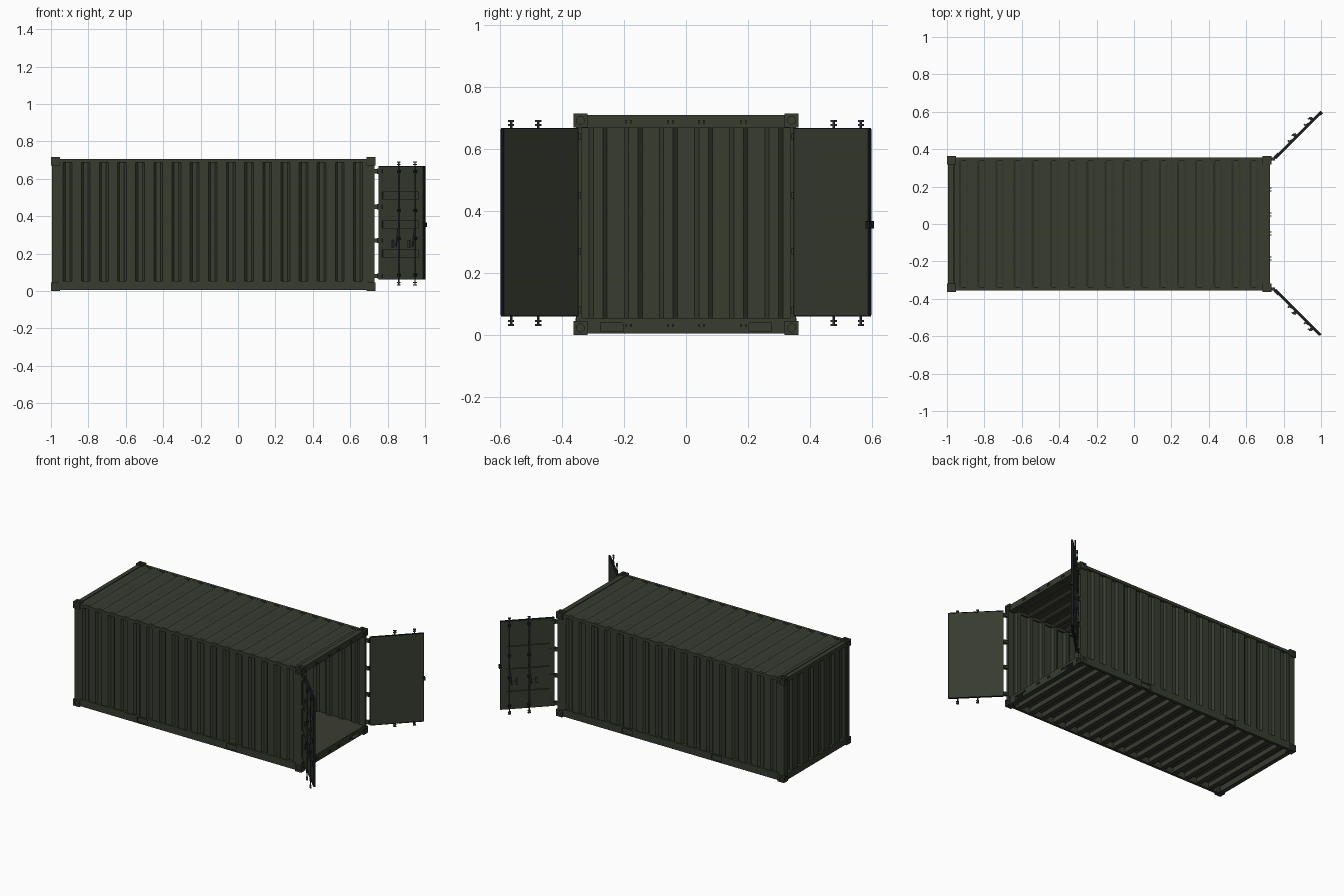
import bpy, bmesh, math
from mathutils import Matrix, Vector

cube = bpy.data.objects.get("Cube")
if cube:
    bpy.data.objects.remove(cube)


def material(name, rgb):
    m = bpy.data.materials.new(name)
    m.use_nodes = True
    m.diffuse_color = (*rgb, 1)
    bsdf = m.node_tree.nodes["Principled BSDF"]
    bsdf.inputs["Base Color"].default_value = (*rgb, 1)
    bsdf.inputs["Roughness"].default_value = 0.7
    return m


green = material("olive green paint", (0.038, 0.045, 0.028))
floor_paint = material("floor olive", (0.044, 0.045, 0.03))
steel = material("dark slate steel", (0.05, 0.055, 0.07))
rubber = material("black rubber", (0.008, 0.011, 0.012))


def finish(name, bm, mat, matrix=None):
    if matrix:
        bm.transform(matrix)
    bmesh.ops.recalc_face_normals(bm, faces=bm.faces)
    mesh = bpy.data.meshes.new(name)
    bm.to_mesh(mesh)
    bm.free()
    mesh.materials.append(mat)
    ob = bpy.data.objects.new(name, mesh)
    bpy.context.collection.objects.link(ob)
    return ob


def add_box(bm, lo, hi):
    lo, hi = Vector(lo), Vector(hi)
    m = Matrix.Translation((lo + hi) / 2) @ Matrix.Diagonal((*(hi - lo), 1))
    bmesh.ops.create_cube(bm, size=1, matrix=m)


def boxes(name, mat, items, matrix=None):
    bm = bmesh.new()
    for lo, hi in items:
        add_box(bm, lo, hi)
    return finish(name, bm, mat, matrix)


def add_rod(bm, a, b, r, sides=8):
    a, b = Vector(a), Vector(b)
    rot = (b - a).to_track_quat('Z', 'Y').to_matrix().to_4x4()
    bmesh.ops.create_cone(bm, cap_ends=True, segments=sides, radius1=r, radius2=r,
                          depth=(b - a).length, matrix=Matrix.Translation((a + b) / 2) @ rot)


def cut(ob, cutter):
    mod = ob.modifiers.new("recess", 'BOOLEAN')
    mod.operation = 'DIFFERENCE'
    mod.object = cutter
    mod.solver = 'EXACT'
    cutter.hide_render = True
    cutter.hide_viewport = True
    cutter.display_type = 'WIRE'


def corrugated(name, start, end, count, depth, place, v0, v1):
    """Trapezoid sheet; place(u, d, v) maps run, inward depth and height to space."""
    p = (end - start) / count
    run = [(start, 0)]
    for i in range(count):
        u = start + i * p
        run += [(u + p * f, d) for f, d in ((.25, 0), (.37, depth), (.63, depth), (.75, 0))]
    run.append((end, 0))
    bm = bmesh.new()
    rows = [[bm.verts.new(place(u, d, v)) for u, d in run] for v in (v0, v1)]
    for i in range(len(run) - 1):
        bm.faces.new((rows[0][i], rows[0][i + 1], rows[1][i + 1], rows[1][i]))
    ob = finish(name, bm, green)
    mod = ob.modifiers.new("sheet thickness", 'SOLIDIFY')
    mod.thickness = 0.003
    mod.offset = 0


X0, X1, Y, TOP = -0.995, 0.73, 0.355, 0.706
SIDES = ((1, "left"), (-1, "right"))

# Corrugated walls and roof
for s, side in SIDES:
    corrugated(side + "_wall", -0.96, 0.69, 17, 0.013,
               lambda u, d, v: (u, s * (Y - 0.005 - d), v), 0.045, 0.695)
corrugated("end_wall", -0.34, 0.34, 6, 0.014,
           lambda u, d, v: (X0 + 0.006 + d, u, v), 0.045, 0.695)
corrugated("roof", -0.96, 0.69, 17, 0.008,
           lambda u, d, v: (u, v, TOP - 0.002 - d), -0.34, 0.34)

# Corner posts
for s, side in SIDES:
    a, b = sorted((s * (Y - 0.02), s * Y))
    boxes(side + "_end_post", green, [((X0, a, 0.04), (-0.955, b, 0.68))])
    boxes(side + "_door_post", green, [((0.685, a, 0.04), (X1, b, 0.68))])

# Side rails with shallow fork recesses
for s, side in SIDES:
    a, b = sorted((s * (Y - 0.018), s * (Y + 0.001)))
    boxes(side + "_top_rail", green, [((-0.96, a, 0.686), (0.69, b, TOP))])
    rail = boxes(side + "_bottom_rail", green, [((-0.96, a, 0.005), (0.69, b, 0.054))])
    c, d = sorted((s * (Y - 0.006), s * (Y + 0.02)))
    cut(rail, boxes(side + "_rail_cutter", green,
                    [((x - 0.038, c, 0.011), (x + 0.038, d, 0.046)) for x in (-0.48, 0.2)]))

# End beams and door frame header and sill
boxes("end_top_beam", green, [((X0, -0.33, 0.68), (-0.965, 0.33, TOP))])
boxes("end_bottom_beam", green, [((X0, -0.33, 0.005), (-0.965, 0.33, 0.05))])
boxes("door_header", green, [((0.69, -0.34, 0.668), (X1 - 0.004, 0.34, 0.71))])
sill = boxes("door_sill", green, [((0.69, -0.34, 0.004), (X1 - 0.004, 0.34, 0.055))])
cut(sill, boxes("sill_cutter", green,
                [((0.70, y - 0.036, 0.011), (0.76, y + 0.036, 0.038)) for y in (-0.24, 0.24)]))
boxes("lock_keepers", green,
      [((0.724, y + o - 0.003, z - 0.005), (0.734, y + o + 0.003, z + 0.005))
       for y in (-0.185, -0.05, 0.05, 0.185) for o in (-0.008, 0.008) for z in (0.03, 0.688)])

# Corner castings with round openings on their outer faces
castings, holes = bmesh.new(), bmesh.new()
for x, sx in ((-0.976, -1), (0.711, 1)):
    for sy in (-1, 1):
        for z, sz in ((0.0225, -1), (0.6925, 1)):
            c = Vector((x, sy * 0.341, z))
            half = Vector((0.024, 0.0225, 0.0225))
            add_box(castings, c - half, c + half)
            for axis, sign in enumerate((sx, sy, sz)):
                n = Vector((0, 0, 0))
                n[axis] = sign
                add_rod(holes, c + n * (half[axis] - 0.007), c + n * 0.04, 0.013, 16)
cut(finish("corner_castings", castings, green), finish("casting_cutter", holes, green))

# Floor and cross members
boxes("floor", floor_paint, [((-0.975, -0.338, 0.044), (0.70, 0.338, 0.054))])
boxes("floor_cross_members", green,
      [((-0.92 + i * 0.096, -0.338, 0.012), (-0.884 + i * 0.096, 0.338, 0.045))
       for i in range(17)])

# Doors, built flat as (along, outward, up), then swung out at an angle
r = math.sqrt(0.5)
L, Z0, Z1 = 0.335, 0.064, 0.664
for s, side in SIDES:
    swing = Matrix(((r, -r, 0, 0.757), (s * r, s * r, 0, s * 0.355), (0, 0, 1, 0), (0, 0, 0, 1)))
    # Panel: backing sheet, side stiles and raised bands between the recesses
    items = [((0, -0.006, Z0), (L, 0, Z1)),
             ((0, 0, Z0), (0.025, 0.007, Z1)), ((L - 0.035, 0, Z0), (L, 0.007, Z1))]
    edges = [Z0] + [z + o for z in (0.2, 0.355, 0.51) for o in (-0.018, 0.018)] + [Z1]
    items += [((0.025, 0, edges[i]), (L - 0.035, 0.007, edges[i + 1])) for i in range(0, 8, 2)]
    boxes(side + "_door_panel", green, items, swing)
    # Rubber seal around the edge
    boxes(side + "_door_seal", rubber,
          [((-0.003, -0.008, Z0 - 0.004), (L + 0.004, 0.004, Z0)),
           ((-0.003, -0.008, Z1), (L + 0.004, 0.004, Z1 + 0.004)),
           ((-0.004, -0.008, Z0), (0, 0.004, Z1)),
           ((L, -0.008, Z0), (L + 0.005, 0.004, Z1))], swing)
    # Locking bars with end cams, guides, handles and catches
    bars, guides, handles = bmesh.new(), bmesh.new(), bmesh.new()
    for u in (0.158, 0.282):
        add_rod(bars, (u, 0.014, 0.03), (u, 0.014, 0.692), 0.0038)
        for z in (0.032, 0.045, 0.677, 0.69):
            add_box(bars, (u - 0.009, 0.009, z - 0.003), (u + 0.009, 0.019, z + 0.003))
        for z in (0.085, 0.28, 0.43, 0.64):
            add_box(guides, (u - 0.009, 0.005, z - 0.008), (u + 0.009, 0.019, z + 0.008))
        add_rod(handles, (u, 0.02, 0.33), (u - 0.012, 0.022, 0.235), 0.004, 6)
        add_box(handles, (u - 0.052, 0.005, 0.232), (u - 0.042, 0.018, 0.272))
        add_box(handles, (u - 0.052, 0.005, 0.248), (u - 0.03, 0.012, 0.256))
    finish(side + "_lock_bars", bars, steel, swing)
    finish(side + "_bar_guides", guides, rubber, swing)
    finish(side + "_handles", handles, steel, swing)
    # Hinges joining post and panel
    hinges = bmesh.new()
    for z in (0.08, 0.27, 0.45, 0.64):
        add_box(hinges, (-0.004, 0.002, z - 0.011), (0.028, 0.011, z + 0.011))
        add_rod(hinges, (-0.006, 0.004, z - 0.014), (-0.006, 0.004, z + 0.014), 0.006)
    finish(side + "_hinge_leaves", hinges, green, swing)
    a, b = sorted((s * 0.34, s * 0.356))
    boxes(side + "_hinge_lugs", green,
          [((0.725, a, z - 0.011), (0.755, b, z + 0.011)) for z in (0.08, 0.27, 0.45, 0.64)])
    # Latch knob on the free edge of one door
    if s > 0:
        boxes("door_latch", rubber, [((L - 0.006, -0.012, 0.343), (L + 0.012, 0.008, 0.367))], swing)
